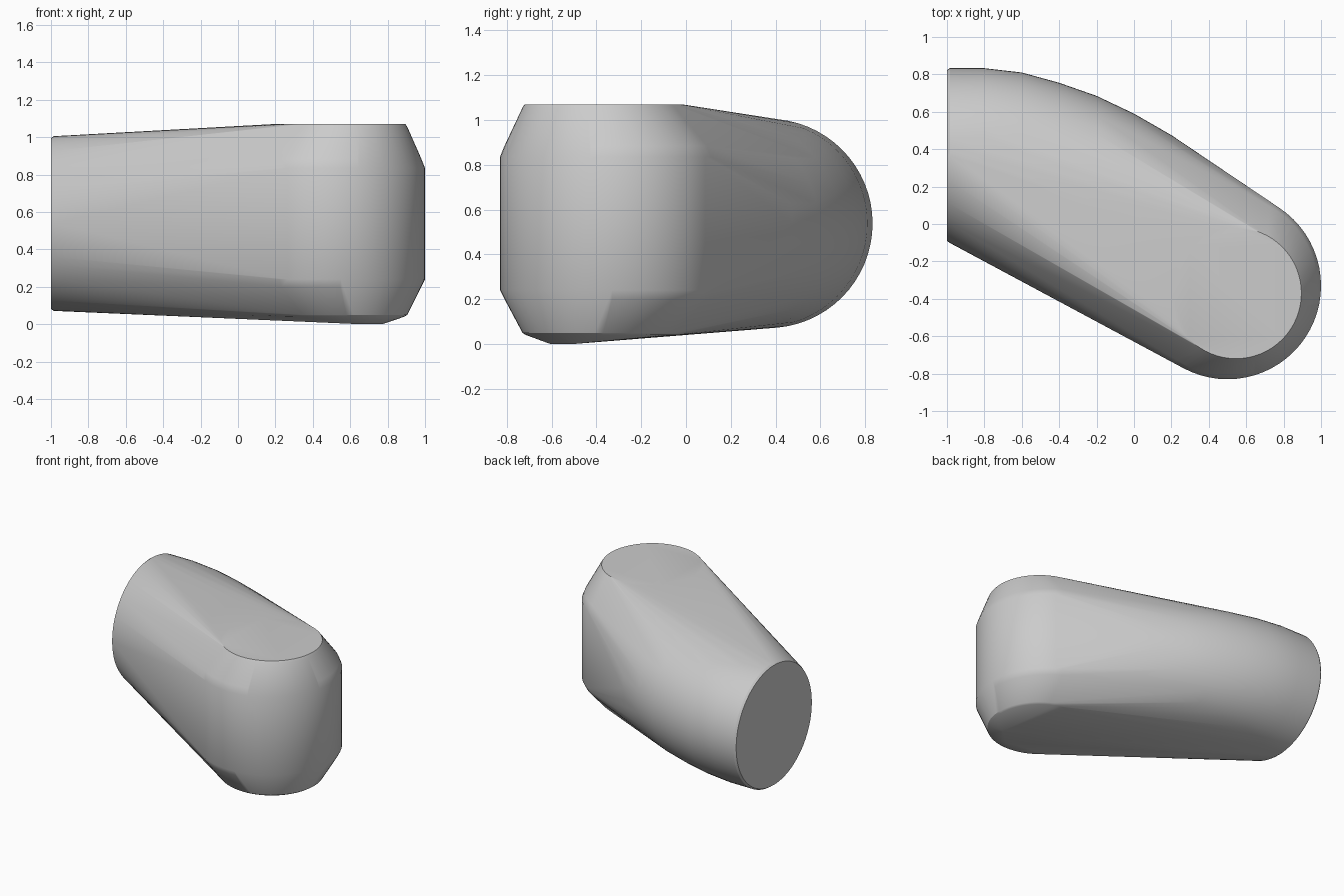
import bpy
import bmesh
from math import cos, sin, radians, pi

cube = bpy.data.objects.get("Cube")
if cube:
    bpy.data.objects.remove(cube, do_unlink=True)

SEGMENTS = 64
MID_Z = 0.538


def flat_ring(cx, cy, r, z):
    """Horizontal circle of points."""
    steps = [2 * pi * i / SEGMENTS for i in range(SEGMENTS)]
    return [(cx + r * cos(a), cy + r * sin(a), z) for a in steps]


def upright_ring(x, cy, r):
    """Circle of points facing along x."""
    steps = [2 * pi * i / SEGMENTS for i in range(SEGMENTS)]
    return [(x, cy + r * cos(a), MID_Z + r * sin(a)) for a in steps]


def hull_object(name, points):
    """Stretch a closed convex skin over the section points."""
    bm = bmesh.new()
    for p in points:
        bm.verts.new(p)
    bmesh.ops.convex_hull(bm, input=bm.verts[:])
    loose = [v for v in bm.verts if not v.link_faces]
    bmesh.ops.delete(bm, geom=loose, context='VERTS')
    bmesh.ops.dissolve_limit(bm, angle_limit=radians(0.2),
                             verts=bm.verts[:], edges=bm.edges[:])
    bmesh.ops.recalc_face_normals(bm, faces=bm.faces[:])
    mesh = bpy.data.meshes.new(name)
    bm.to_mesh(mesh)
    bm.free()
    obj = bpy.data.objects.new(name, mesh)
    bpy.context.collection.objects.link(obj)
    return obj


points = []

# Round end face with a tiny softened rim
for x, r in ((-1.0, 0.457), (-0.985, 0.467), (-0.8, 0.467)):
    points += upright_ring(x, 0.366, r)

# Bulging back side, swept from the round end towards the upright block
back_curve = [(-0.6, 0.81), (-0.4, 0.755), (-0.2, 0.685), (0.0, 0.59),
              (0.2, 0.475), (0.4, 0.34), (0.6, 0.2)]
for x, y in back_curve:
    points += upright_ring(x, y - 0.46, 0.46)

# Upright rounded block: wall, then chamfers above and below
for r, z in ((0.48, 0.2), (0.5, 0.24), (0.5, 0.835), (0.48, 0.885)):
    points += flat_ring(0.5, -0.33, r, z)
for r, z in ((0.345, 0.04), (0.36, 0.05), (0.36, 1.055), (0.35, 1.07)):
    points += flat_ring(0.545, -0.37, r, z)

# Lowest edge of the gently tilted underside
for a in range(-65, -29, 5):
    points.append((0.545 + 0.26 * cos(radians(a)),
                   -0.37 + 0.26 * sin(radians(a)), 0.0))

body = hull_object("angled_body", points)

bpy.ops.object.select_all(action='DESELECT')
body.select_set(True)
bpy.context.view_layer.objects.active = body
bpy.ops.object.shade_smooth_by_angle(angle=radians(30))
